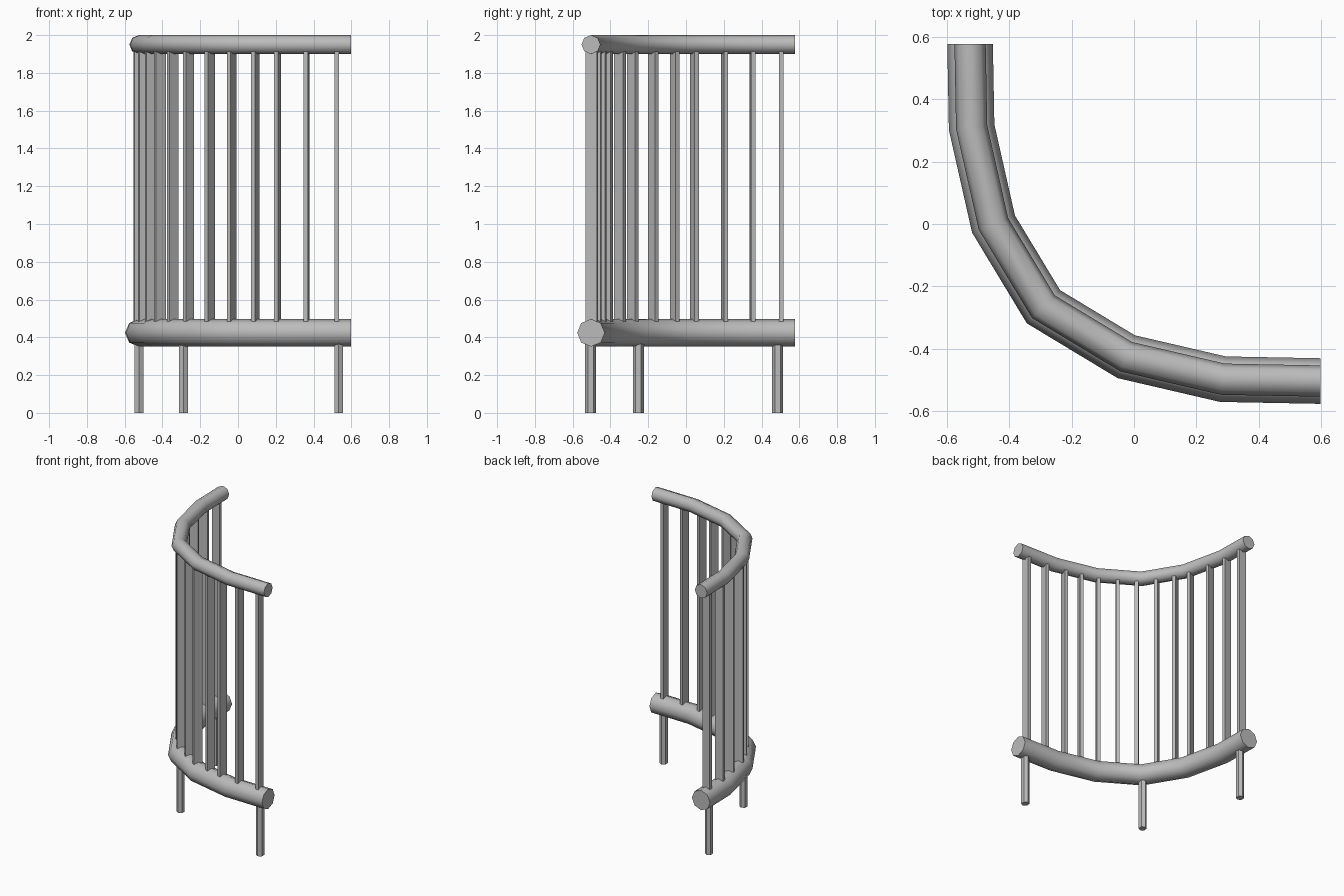
import bpy, bmesh, math
from mathutils import Vector, Matrix

if "Cube" in bpy.data.objects:
    bpy.data.objects.remove(bpy.data.objects["Cube"], do_unlink=True)

metal = bpy.data.materials.new("grey metal")
metal.use_nodes = True
metal.diffuse_color = (0.5, 0.5, 0.5, 1)
metal.node_tree.nodes["Principled BSDF"].inputs["Base Color"].default_value = (0.5, 0.5, 0.5, 1)

# Plan of the bent railing, from the back right end round to the front left end
PATH = [Vector(p).to_3d() for p in [(-0.525, 0.577), (-0.52, 0.31), (-0.45, 0.0), (-0.29, -0.265),
                                    (-0.025, -0.425), (0.285, -0.497), (0.597, -0.503)]]
LOW_Z, TOP_Z = 0.424, 1.95


def finish(name, bm, angle):
    bmesh.ops.recalc_face_normals(bm, faces=bm.faces)
    mesh = bpy.data.meshes.new(name)
    bm.to_mesh(mesh)
    bm.free()
    mesh.materials.append(metal)
    obj = bpy.data.objects.new(name, mesh)
    bpy.context.collection.objects.link(obj)
    bpy.ops.object.select_all(action='DESELECT')
    obj.select_set(True)
    bpy.context.view_layer.objects.active = obj
    bpy.ops.object.shade_smooth_by_angle(angle=math.radians(angle))
    return obj


def rail(name, z, radius, sides=8):
    """Octagonal tube mitred along the plan."""
    bm = bmesh.new()
    rings = []
    last = len(PATH) - 1
    for i, p in enumerate(PATH):
        d_in = (p - PATH[max(i - 1, 0)]).normalized() if i else (PATH[1] - p).normalized()
        d_out = (PATH[i + 1] - p).normalized() if i < last else d_in
        tangent = (d_in + d_out).normalized()
        side = Vector((-tangent.y, tangent.x, 0)) / tangent.dot(d_in)
        if i in (0, last):    # square ends
            side = Vector((1, 0, 0)) if i == 0 else Vector((0, 1, 0))
        ring = []
        for k in range(sides):
            a = math.tau * k / sides
            ring.append(bm.verts.new(p + side * radius * math.cos(a)
                                     + Vector((0, 0, z + radius * math.sin(a)))))
        rings.append(ring)
    if rings:
        # match the winding of the first ring to the next one
        rings[0] = [rings[0][(sides // 2 - k) % sides] for k in range(sides)] \
            if (rings[0][0].co - rings[1][0].co).length > 0.3 else rings[0]
    for a, b in zip(rings, rings[1:]):
        for k in range(sides):
            n = (k + 1) % sides
            bm.faces.new((a[k], a[n], b[n], b[k]))
    bm.faces.new(rings[0])
    bm.faces.new(rings[-1])
    return finish(name, bm, 60)


def on_path(value, axis):
    """Point and direction of the plan where x or y takes a value."""
    for a, b in zip(PATH, PATH[1:]):
        lo, hi = sorted((a[axis], b[axis]))
        if lo <= value <= hi:
            t = (value - a[axis]) / (b[axis] - a[axis])
            return a.lerp(b, t), (b - a).normalized()


def post(name, point, heading, z0, z1, thick, deep, sides):
    bm = bmesh.new()
    bmesh.ops.create_cone(bm, cap_ends=True, segments=sides, radius1=0.5, radius2=0.5, depth=1)
    if sides == 4:
        bmesh.ops.rotate(bm, verts=bm.verts, matrix=Matrix.Rotation(math.pi / 4, 3, 'Z'))
        bmesh.ops.scale(bm, verts=bm.verts, vec=(math.sqrt(2), math.sqrt(2), 1))
    bmesh.ops.scale(bm, verts=bm.verts, vec=(thick, deep, z1 - z0))
    bmesh.ops.rotate(bm, verts=bm.verts, matrix=Matrix.Rotation(heading, 3, 'Z'))
    bmesh.ops.translate(bm, verts=bm.verts, vec=point + Vector((0, 0, (z0 + z1) / 2)))
    return finish(name, bm, 50)


rail("lower_rail", LOW_Z, 0.073)
rail("upper_rail", TOP_Z, 0.05)

# Flat bars, narrow along the rail and deep across it
places = [(y, 1) for y in (0.505, 0.352, 0.204, 0.045, -0.06, -0.173)]
places += [(x, 0) for x in (-0.262, -0.15, -0.034, 0.091, 0.209, 0.362, 0.524)]
for i, (value, axis) in enumerate(places):
    point, d = on_path(value, axis)
    heading = -math.pi / 2 * (1 - i / (len(places) - 1))
    post(f"bar_{i + 1}", point, heading, LOW_Z, TOP_Z, 0.024, 0.06, 4)

# Legs
for name, xy in (("back_leg", (-0.525, 0.485)), ("middle_leg", (-0.288, -0.252)), ("front_leg", (0.533, -0.505))):
    post(name, Vector(xy).to_3d(), 0, 0, LOW_Z, 0.054, 0.058, 6)
